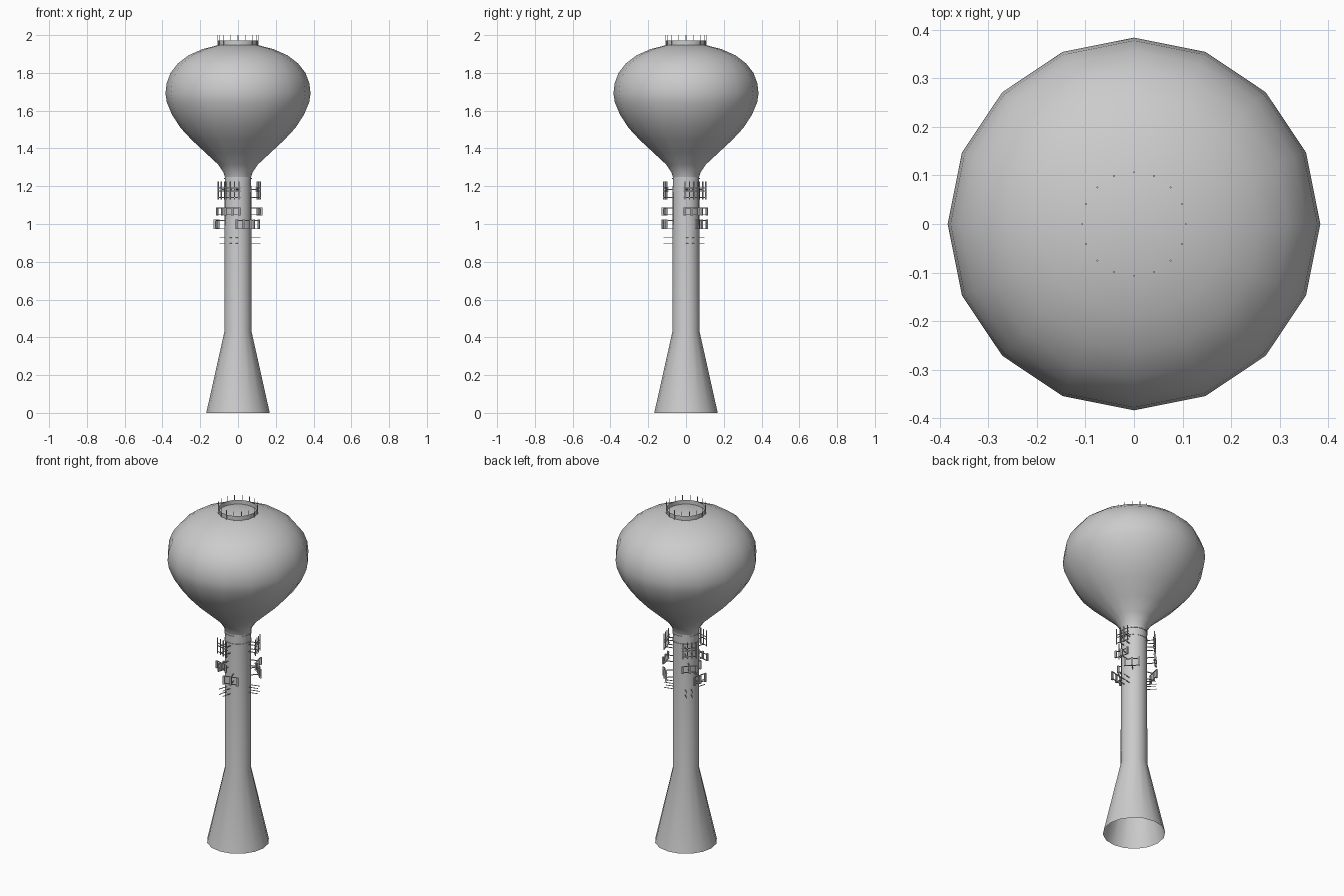
import bpy, bmesh, math
from mathutils import Matrix, Vector

if "Cube" in bpy.data.objects:
    bpy.data.objects.remove(bpy.data.objects["Cube"], do_unlink=True)

SIDES = 16
GREY = (0.6, 0.6, 0.6, 1)
paint = bpy.data.materials.new("pale grey paint")
paint.use_nodes = True
paint.diffuse_color = GREY
paint.node_tree.nodes["Principled BSDF"].inputs["Base Color"].default_value = GREY


def finish(name, bm, smooth=None):
    me = bpy.data.meshes.new(name)
    bm.to_mesh(me)
    bm.free()
    me.materials.append(paint)
    ob = bpy.data.objects.new(name, me)
    bpy.context.collection.objects.link(ob)
    if smooth:
        bpy.ops.object.select_all(action='DESELECT')
        ob.select_set(True)
        bpy.context.view_layer.objects.active = ob
        bpy.ops.object.shade_smooth_by_angle(angle=math.radians(smooth))
    return ob


def lathe(name, profile, smooth=50):
    """Revolve (radius, z) points, listed from bottom to top, around z."""
    bm = bmesh.new()
    verts = [bm.verts.new((r, 0, z)) for r, z in profile]
    edges = [bm.edges.new(p) for p in zip(verts, verts[1:])]
    bmesh.ops.spin(bm, geom=verts + edges, cent=(0, 0, 0), axis=(0, 0, 1),
                   angle=math.tau, steps=SIDES, use_duplicate=False)
    bmesh.ops.remove_doubles(bm, verts=bm.verts, dist=0.0005)
    bmesh.ops.recalc_face_normals(bm, faces=bm.faces)
    # Open shells: make sure the walls face away from the axis
    wall = max(bm.faces, key=lambda f: f.calc_center_median().xy.length)
    if wall.normal.xy.dot(wall.calc_center_median().xy) < 0:
        bmesh.ops.reverse_faces(bm, faces=bm.faces)
    return finish(name, bm, smooth)


def box(bm, angle, centre, size):
    """Box in a sector frame: x outwards, y sideways, z up."""
    m = (Matrix.Rotation(math.radians(angle), 4, 'Z')
         @ Matrix.Translation(Vector(centre)) @ Matrix.Diagonal((*size, 1)))
    bmesh.ops.create_cube(bm, size=1, matrix=m)


# Flared base and column, open underneath
lathe("column", [(0.168, 0), (0.072, 0.43), (0.070, 1.25)], 30)

# Bulb tank
lathe("tank", [(0.070, 1.25), (0.078, 1.275), (0.105, 1.315), (0.175, 1.38),
               (0.245, 1.445), (0.305, 1.51), (0.350, 1.58), (0.377, 1.645),
               (0.384, 1.69), (0.378, 1.745), (0.357, 1.80), (0.318, 1.85),
               (0.262, 1.893), (0.190, 1.925), (0.105, 1.947), (0, 1.955)], 60)

# Roof railing: thin band and posts
lathe("roof_rail_band", [(0.105, 1.947), (0.105, 1.972)])
bm = bmesh.new()
for i in range(SIDES):
    box(bm, i * 360 / SIDES, (0.107, 0, 1.973), (0.003, 0.003, 0.054))
finish("roof_rail_posts", bm)

# Clamp rings around the column
for name, z in (("upper_clamp_ring", 1.24), ("lower_clamp_ring", 1.195)):
    lathe(name, [(0.071, z - 0.003), (0.074, z - 0.003),
                 (0.074, z + 0.003), (0.071, z + 0.003)])

SECTORS_A = (15, 135, 255)
SECTORS_B = (45, 165, 285)

# Top antenna frames: arms, crossbars and upright rods
bm = bmesh.new()
for a in SECTORS_A:
    for z in (1.14, 1.175, 1.19):
        box(bm, a, (0.108, 0, z), (0.003, 0.084, 0.004))
    for y in (-0.018, 0.018):
        for z in (1.14, 1.182):
            box(bm, a, (0.088, y, z), (0.042, 0.003, 0.004))
    for y in (-0.036, -0.012, 0.012, 0.036):
        box(bm, a, (0.113, y, 1.178), (0.005, 0.005, 0.095))
finish("top_antenna_frames", bm)


# Middle antennas: end panels joined by a pair of rails
def panel_level(name, sectors, z, h):
    bm = bmesh.new()
    for a in sectors:
        for y in (-0.038, 0, 0.038):
            box(bm, a, (0.117, y, z), (0.009, 0.011, h))
        for dz in (-h * 0.42, h * 0.42):
            box(bm, a, (0.111, 0, z + dz), (0.004, 0.08, 0.004))
            box(bm, a, (0.09, 0, z + dz), (0.042, 0.004, 0.004))
    finish(name, bm)


panel_level("middle_antenna_panels", SECTORS_A, 1.067, 0.042)
panel_level("lower_antenna_panels", SECTORS_B, 0.998, 0.05)

# Bottom bracket arms
bm = bmesh.new()
for a in SECTORS_A:
    for y in (-0.016, 0.016):
        for z in (0.897, 0.928):
            box(bm, a, (0.094, y, z), (0.052, 0.003, 0.003))
finish("bracket_arms", bm)
